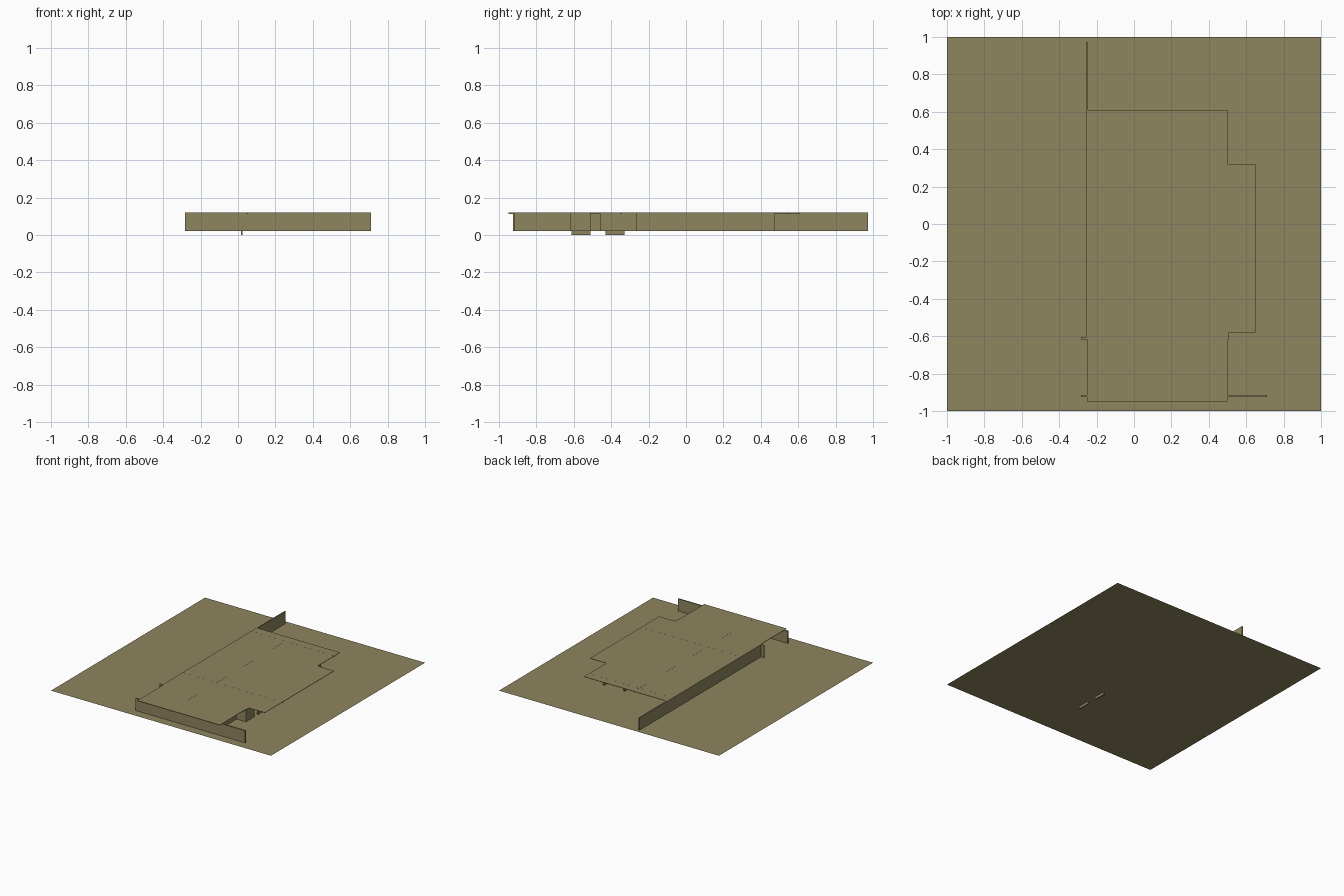
import bpy, bmesh

if "Cube" in bpy.data.objects:
    bpy.data.objects.remove(bpy.data.objects["Cube"])

BASE, TOP, T = 0.02, 0.12, 0.01   # ground level, wall top, wall thickness

olive = bpy.data.materials.new("olive")
olive.diffuse_color = (0.27, 0.235, 0.112, 1)
olive.use_nodes = True
olive.node_tree.nodes["Principled BSDF"].inputs["Base Color"].default_value = olive.diffuse_color


def make(name, bm):
    me = bpy.data.meshes.new(name)
    bm.to_mesh(me)
    bm.free()
    me.materials.append(olive)
    ob = bpy.data.objects.new(name, me)
    bpy.context.collection.objects.link(ob)
    return ob


def box(name, x0, x1, y0, y1, z0=BASE, z1=TOP):
    bm = bmesh.new()
    bmesh.ops.create_cube(bm, size=1)
    for v in bm.verts:
        v.co = ((x0 + x1) / 2 + v.co.x * (x1 - x0),
                (y0 + y1) / 2 + v.co.y * (y1 - y0),
                (z0 + z1) / 2 + v.co.z * (z1 - z0))
    return make(name, bm)


def wall_x(name, y, x0, x1, **k):      # wall running along x
    return box(name, x0, x1, y - T / 2, y + T / 2, **k)


def wall_y(name, x, y0, y1, **k):      # wall running along y
    return box(name, x - T / 2, x + T / 2, y0, y1, **k)


# Flat ground sheet
bm = bmesh.new()
bmesh.ops.create_grid(bm, x_segments=1, y_segments=1, size=1)
bmesh.ops.translate(bm, verts=bm.verts, vec=(0, 0, BASE))
make("ground_sheet", bm)

# Thin flat roof with stepped outline
outline = [(-.25, -.95), (.5, -.95), (.5, -.58), (.65, -.58),
           (.65, .32), (.5, .32), (.5, .61), (-.25, .61)]
bm = bmesh.new()
face = bm.faces.new([bm.verts.new((x, y, TOP - 0.003)) for x, y in outline])
ext = bmesh.ops.extrude_face_region(bm, geom=[face])
bmesh.ops.translate(bm, vec=(0, 0, 0.003),
                    verts=[g for g in ext["geom"] if isinstance(g, bmesh.types.BMVert)])
bmesh.ops.recalc_face_normals(bm, faces=bm.faces)
make("flat_roof", bm)

# Roof beams, flush with the roof
beam = dict(z0=TOP - 0.008, z1=TOP + 0.0003)
box("long_beam", .046, .054, -.95, .61, **beam)
box("back_beam", -.25, .5, .536, .544, **beam)
box("middle_beam", -.25, .65, -.354, -.346, **beam)

# Outer walls
wall_x("front_wall", -.92, -.283, .712)
wall_y("left_wall", -.252, -.61, .972)

# Front rooms
wall_x("porch_wall", -.613, -.283, .235)
wall_y("front_room_wall", .23, -.92, -.61)
wall_y("front_passage_wall", .415, -.92, -.61)
wall_x("passage_return_wall", -.613, .415, .505)
wall_y("side_door_wall", .5, -.618, -.51)

# Back rooms
wall_y("side_screen_wall", .5, -.46, -.265)
wall_x("side_cross_wall", -.345, .415, .5)
wall_y("back_passage_wall", .415, -.35, .475)
wall_y("hall_wall", .23, -.33, .475)
wall_x("hall_cross_wall", -.325, .02, .235)

# Central enclosed room
for y in (-.17, .23):
    wall_x("central_room_cross_wall", y, -.155, .13)
for x in (-.15, .125):
    wall_y("central_room_side_wall", x, -.17, .23)

# Doorway piers that reach just below the ground sheet
for y0 in (-.613, -.43):
    wall_y("doorway_pier", .02, y0, y0 + .102, z0=0)
